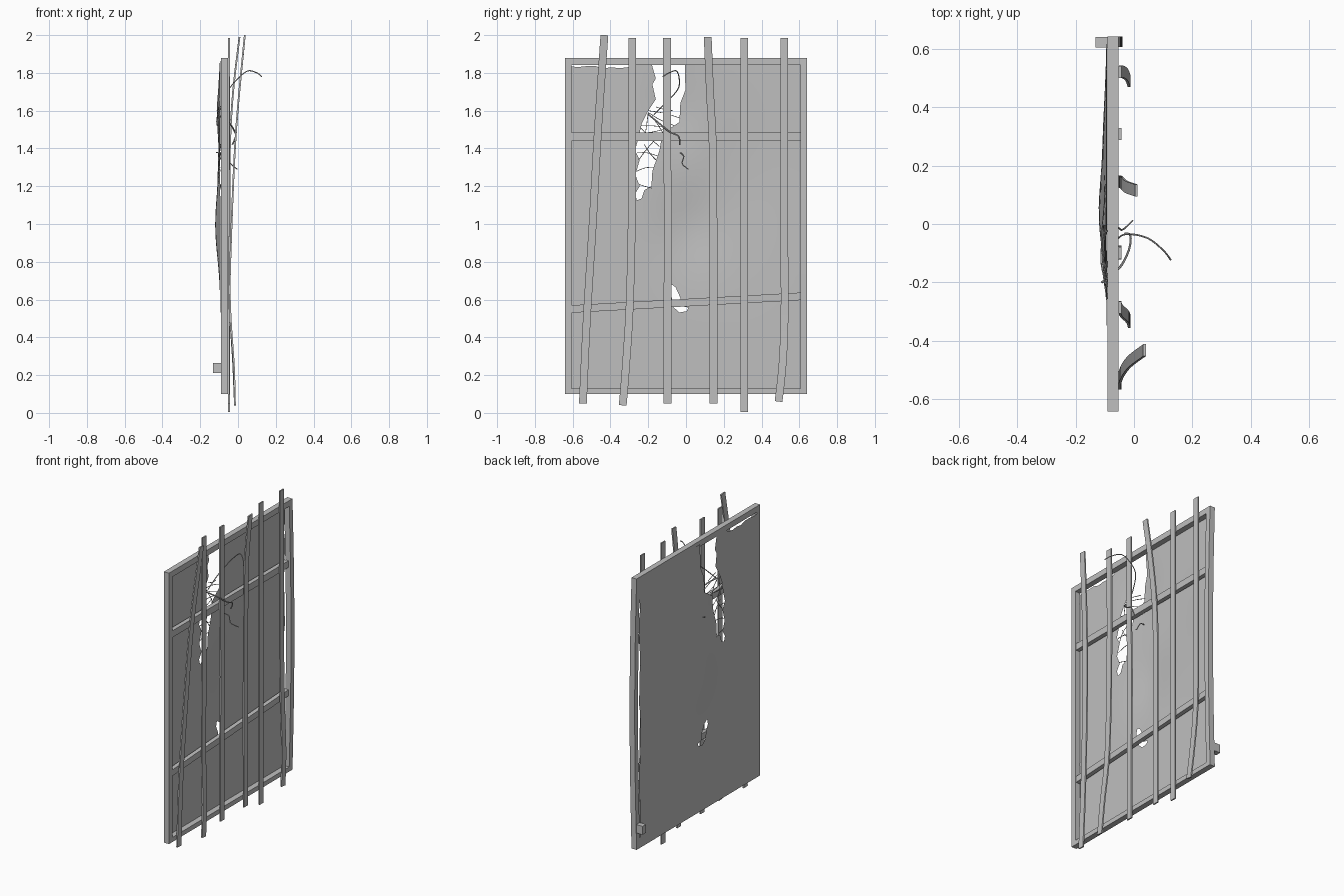
import bpy, bmesh, math, random
from mathutils import Vector
from mathutils.geometry import delaunay_2d_cdt, interpolate_bezier

random.seed(4)
cube = bpy.data.objects.get("Cube")
if cube:
    bpy.data.objects.remove(cube, do_unlink=True)

GREY = 0.52
material = bpy.data.materials.new("weathered grey")
material.use_nodes = True
material.diffuse_color = (GREY, GREY, GREY, 1)
for node in material.node_tree.nodes:
    if node.type == 'BSDF_PRINCIPLED':
        node.inputs["Base Color"].default_value = (GREY, GREY, GREY, 1)


def add_object(name, mesh, smooth=True):
    obj = bpy.data.objects.new(name, mesh)
    bpy.context.scene.collection.objects.link(obj)
    mesh.materials.clear()
    mesh.materials.append(material)
    if smooth:
        bpy.ops.object.select_all(action='DESELECT')
        bpy.context.view_layer.objects.active = obj
        obj.select_set(True)
        bpy.ops.object.shade_smooth_by_angle(angle=math.radians(35))
    return obj


def smooth_path(points, steps=6):
    """Pass a smooth line through the given points."""
    pts = [Vector(p) for p in points]
    if len(pts) < 3:
        return pts
    last = len(pts) - 1
    tangents = [(pts[min(i + 1, last)] - pts[max(i - 1, 0)]) / 6 for i in range(last + 1)]
    path = [pts[0]]
    for i in range(last):
        path += interpolate_bezier(pts[i], pts[i] + tangents[i],
                                   pts[i + 1] - tangents[i + 1], pts[i + 1], steps)[1:]
    return path


def board(name, points, width, depth):
    """Sweep a rectangular section along a path; depth runs along x."""
    path = smooth_path(points)
    bm = bmesh.new()
    rings = []
    for i, p in enumerate(path):
        along = path[min(i + 1, len(path) - 1)] - path[max(i - 1, 0)]
        side = Vector((0, along.z, -along.y)).normalized() * width / 2
        out = Vector((depth / 2, 0, 0))
        rings.append([bm.verts.new(p + v) for v in (out + side, out - side, -out - side, -out + side)])
    for a, b in zip(rings, rings[1:]):
        for k in range(4):
            bm.faces.new((a[k], a[k - 1], b[k - 1], b[k]))
    bm.faces.new(rings[0])
    bm.faces.new(rings[-1][::-1])
    bmesh.ops.recalc_face_normals(bm, faces=bm.faces)
    mesh = bpy.data.meshes.new(name)
    bm.to_mesh(mesh)
    bm.free()
    return add_object(name, mesh)


def thread(name, points, radius):
    """Thin round strand along a path."""
    curve = bpy.data.curves.new(name, 'CURVE')
    curve.dimensions = '3D'
    curve.bevel_depth = radius
    curve.bevel_resolution = 1
    curve.use_fill_caps = True
    path = smooth_path(points)
    spline = curve.splines.new('POLY')
    spline.points.add(len(path) - 1)
    for sp, p in zip(spline.points, path):
        sp.co = (*p, 1)
    helper = bpy.data.objects.new(name + " helper", curve)
    mesh = bpy.data.meshes.new_from_object(helper)
    bpy.data.objects.remove(helper)
    return add_object(name, mesh)


# Outer frame; one stile is slightly bowed
FX, FD = -0.0715, 0.037
board("straight_stile", [(FX, -0.624, 0.1), (FX, -0.624, 1.88)], 0.035, FD)
board("bowed_stile", [(FX, 0.624, 0.1), (FX + 0.01, 0.624, 0.55), (FX + 0.014, 0.624, 1.0),
                      (FX + 0.01, 0.624, 1.45), (FX, 0.624, 1.88)], 0.035, FD)
for name, za, zb, w in (("top_rail", 1.861, 1.861, 0.038), ("bottom_rail", 0.115, 0.115, 0.03),
                        ("upper_crossbar", 1.462, 1.462, 0.044), ("lower_crossbar", 0.55, 0.617, 0.04)):
    depth = FD if "rail" in name else 0.028
    board(name, [(FX, -0.607, za), (FX, 0.607, zb)], w, depth)

# Small block behind the bowed stile
board("corner_block", [(-0.11, 0.622, 0.21), (-0.11, 0.622, 0.265)], 0.036, 0.045)

# Six loose upright slats
S = -0.048
slats = [
    [(0.036, -0.432, 2.0), (-0.01, -0.466, 1.5), (-0.034, -0.494, 1.0), (S, -0.525, 0.5), (S, -0.546, 0.05)],
    [(S, -0.285, 1.985), (S, -0.285, 1.2), (-0.043, -0.297, 0.6), (-0.022, -0.318, 0.25), (-0.016, -0.335, 0.04)],
    [(S, -0.1, 1.985), (S, -0.1, 1.4), (S, -0.094, 1.0), (S, -0.098, 0.6), (S, -0.098, 0.05)],
    [(0.008, 0.115, 1.99), (-0.026, 0.127, 1.7), (-0.043, 0.142, 1.4), (S, 0.145, 1.0), (S, 0.145, 0.05)],
    [(S, 0.308, 1.985), (S, 0.308, 0.005)],
    [(S, 0.52, 1.985), (S, 0.52, 1.0), (-0.042, 0.522, 0.55), (-0.026, 0.512, 0.27), (-0.017, 0.49, 0.06)],
]
for i, pts in enumerate(slats):
    board(f"slat_{i + 1}", pts, 0.041, 0.009)

# Torn sheet: ragged outline, two holes and a gentle bulge
BULGES = [(0.02, 0.98, 0.023, 0.17, 0.22), (-0.06, 1.6, 0.018, 0.13, 0.2), (0.25, 1.2, 0.014, 0.25, 0.4)]


def sheet_x(y, z):
    return -0.093 - sum(a * math.exp(-((y - cy) / sy) ** 2 - ((z - cz) / sz) ** 2)
                        for cy, cz, a, sy, sz in BULGES)


def inside(p, poly):
    hit = False
    for a, b in zip(poly, poly[1:] + poly[:1]):
        if (a[1] > p[1]) != (b[1] > p[1]):
            if p[0] < a[0] + (p[1] - a[1]) * (b[0] - a[0]) / (b[1] - a[1]):
                hit = not hit
    return hit


def ragged():
    return random.uniform(-0.008, 0.008)


big_tear = [(-0.18, 1.9), (-0.18, 1.84), (-0.16, 1.77), (-0.178, 1.74), (-0.16, 1.66), (-0.2, 1.6),
            (-0.235, 1.53), (-0.25, 1.46), (-0.27, 1.39), (-0.245, 1.34), (-0.268, 1.26),
            (-0.245, 1.2), (-0.27, 1.16), (-0.26, 1.125), (-0.235, 1.135), (-0.22, 1.18),
            (-0.183, 1.2), (-0.178, 1.28), (-0.14, 1.39), (-0.125, 1.48), (-0.08, 1.51),
            (-0.035, 1.54), (-0.03, 1.64), (-0.003, 1.71), (-0.008, 1.9)]
small_tear = [(-0.082, 0.685), (-0.055, 0.665), (-0.03, 0.61), (-0.024, 0.565), (0.013, 0.558),
              (0.003, 0.538), (-0.035, 0.532), (-0.065, 0.558), (-0.076, 0.615), (-0.092, 0.65)]
N = 28
outline = [(-0.615 + 1.23 * i / N, 0.112) for i in range(N)]
outline += [(0.615 + ragged(), 0.112 + 1.748 * i / N) for i in range(N)]
outline += [(0.615 - 1.23 * i / N, 1.862 if i < 21 else 1.83 + ragged()) for i in range(N)]
outline += [(-0.615 + ragged(), 1.835 - 1.723 * i / N) for i in range(N)]
loops = [outline, big_tear, small_tear]
points, edges = [], []
for loop in loops:
    base, n = len(points), len(loop)
    points += [Vector(p) for p in loop]
    edges += [(base + i, base + (i + 1) % n) for i in range(n)]
points += [Vector((-0.58 + 0.04 * i, 0.15 + 0.04 * j)) for i in range(30) for j in range(42)]
verts, _, faces, *_ = delaunay_2d_cdt(points, edges, [], 0, 1e-5)
kept = []
for f in faces:
    c = sum((verts[i] for i in f), Vector((0, 0))) / len(f)
    if inside(c, outline) and not inside(c, big_tear) and not inside(c, small_tear):
        kept.append(list(f))
sheet = bpy.data.meshes.new("torn_sheet")
sheet.from_pydata([(sheet_x(v.x, v.y), v.x, v.y) for v in verts], [], kept)
bm = bmesh.new()
bm.from_mesh(sheet)
bmesh.ops.delete(bm, geom=[v for v in bm.verts if not v.link_faces], context='VERTS')
bm.to_mesh(sheet)
bm.free()
add_object("torn_sheet", sheet)

# Long loose strands curling out of the tear
thread("curling_strand", [(-0.1, -0.17, 1.58), (-0.08, -0.1, 1.65), (-0.05, -0.045, 1.71), (-0.01, -0.035, 1.76),
                          (0.05, -0.05, 1.81), (0.1, -0.09, 1.8), (0.126, -0.123, 1.78)], 0.003)
thread("drooping_strand", [(-0.11, -0.2, 1.58), (-0.05, -0.15, 1.54), (-0.018, -0.09, 1.49),
                           (-0.012, -0.04, 1.465), (-0.03, -0.033, 1.42)], 0.004)
thread("short_strand", [(-0.115, -0.035, 1.38), (-0.06, -0.012, 1.36), (-0.04, -0.02, 1.32), (-0.004, 0.012, 1.29)], 0.003)

# Fine threads still bridging the tear
bridges = [(-0.2, 1.6, -0.03, 1.56), (-0.2, 1.59, -0.06, 1.52), (-0.24, 1.52, -0.1, 1.51),
           (-0.25, 1.48, -0.12, 1.5), (-0.24, 1.51, -0.14, 1.41), (-0.2, 1.59, -0.22, 1.45),
           (-0.26, 1.38, -0.15, 1.36), (-0.25, 1.34, -0.17, 1.44), (-0.22, 1.42, -0.16, 1.34),
           (-0.26, 1.28, -0.17, 1.3), (-0.25, 1.21, -0.18, 1.19), (-0.18, 1.57, -0.12, 1.48),
           (-0.16, 1.62, -0.07, 1.6)]
for i, (ya, za, yb, zb) in enumerate(bridges):
    mid = (sheet_x((ya + yb) / 2, (za + zb) / 2) + ragged(), (ya + yb) / 2, (za + zb) / 2 + ragged())
    thread(f"bridging_thread_{i + 1}", [(sheet_x(ya, za), ya, za), mid, (sheet_x(yb, zb), yb, zb)], 0.002)
